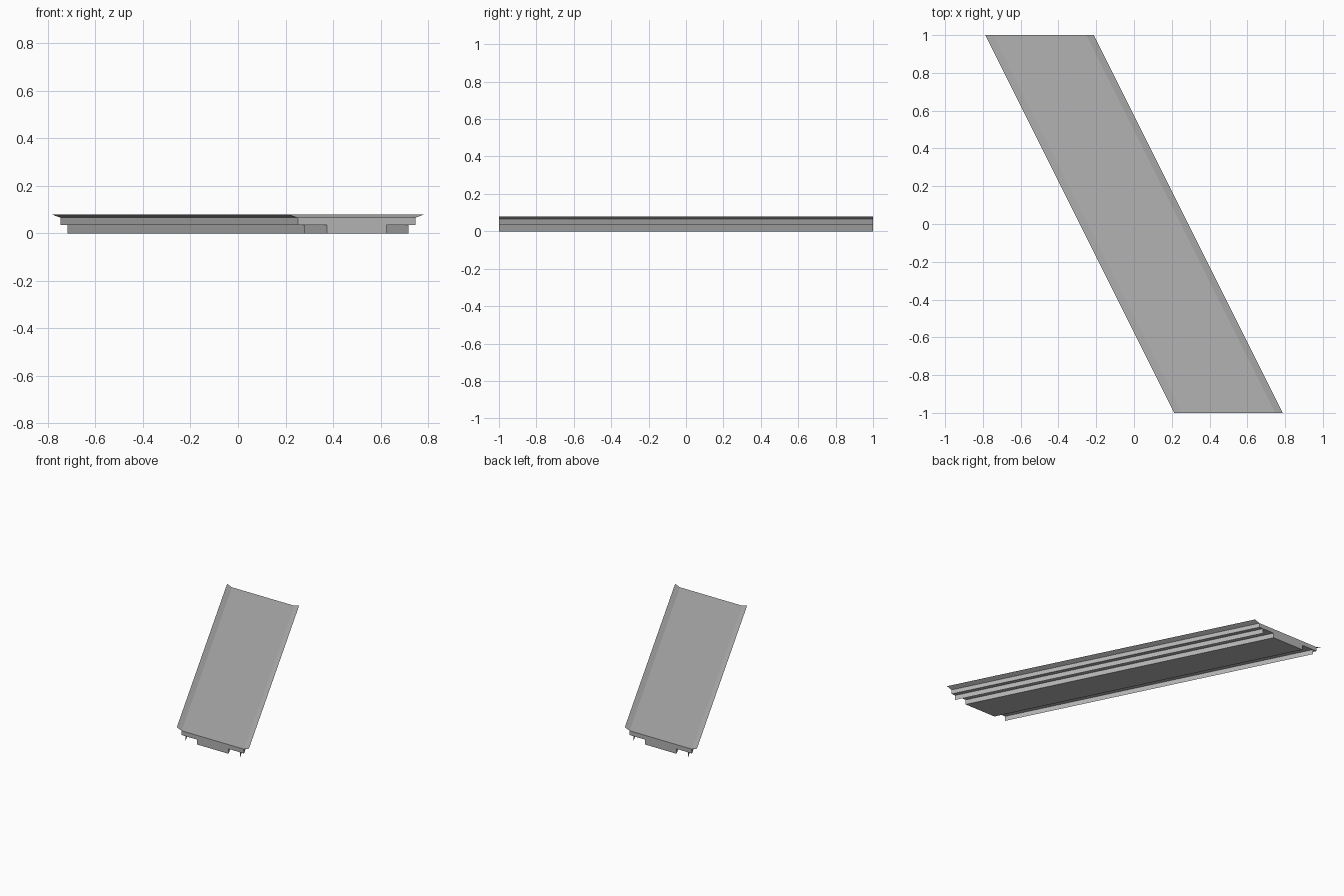
import bpy

cube = bpy.data.objects.get("Cube")
if cube:
    bpy.data.objects.remove(cube, do_unlink=True)

SKEW = -0.5      # sideways drift per unit of length
HALF = 1.0       # half length of the deck
Z_RAIL, Z_DECK, Z_LIP = 0.035, 0.066, 0.08

concrete = bpy.data.materials.new("concrete grey")
concrete.use_nodes = True
grey = (0.45, 0.45, 0.45, 1)
concrete.diffuse_color = grey
concrete.node_tree.nodes["Principled BSDF"].inputs["Base Color"].default_value = grey


def skewed_extrusion(name, profile, closed=True):
    """Sweep an x-z profile from front to back along the skewed axis."""
    n = len(profile)
    verts = [(x + SKEW * y, y, z) for y in (-HALF, HALF) for x, z in profile]
    sides = n if closed else n - 1
    faces = [(i, (i + 1) % n, n + (i + 1) % n, n + i) for i in range(sides)]
    if closed:
        faces += [tuple(reversed(range(n))), tuple(range(n, 2 * n))]
    mesh = bpy.data.meshes.new(name)
    mesh.from_pydata(verts, [], [f[::-1] for f in faces] if closed else faces)
    mesh.materials.append(concrete)
    obj = bpy.data.objects.new(name, mesh)
    bpy.context.collection.objects.link(obj)
    return obj


# Deck slab with the box girder beneath it
half_section = [(0.125, 0), (0.125, Z_RAIL), (0.248, Z_RAIL), (0.248, Z_DECK)]
mirrored = [(-x, z) for x, z in reversed(half_section)]
skewed_extrusion("deck", half_section + mirrored)

# Flared kerbs and thin hanging rails on both sides
for side, label in ((-1, "right"), (1, "left")):
    kerb = [(side * 0.248, Z_DECK), (side * 0.287, Z_LIP)]
    skewed_extrusion(label + "_kerb", kerb[::side], closed=False)
    rail = [(side * 0.217, 0), (side * 0.217, Z_RAIL)]
    skewed_extrusion(label + "_rail", rail[::side], closed=False)
